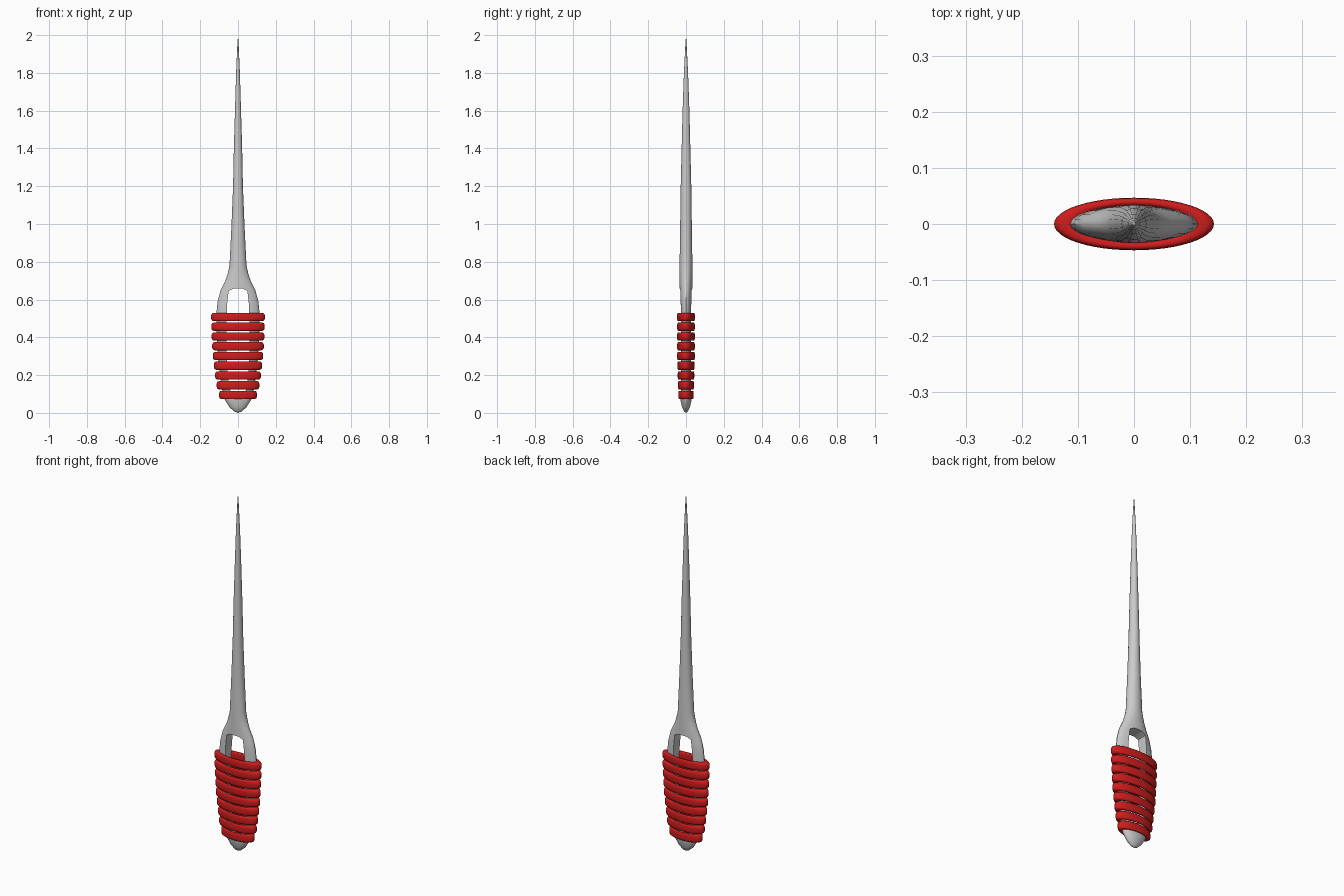
import bpy, bmesh, math

if "Cube" in bpy.data.objects:
    bpy.data.objects.remove(bpy.data.objects["Cube"])


def new_object(name, bm):
    bmesh.ops.recalc_face_normals(bm, faces=bm.faces)
    mesh = bpy.data.meshes.new(name)
    bm.to_mesh(mesh)
    bm.free()
    ob = bpy.data.objects.new(name, mesh)
    bpy.context.collection.objects.link(ob)
    return ob


def smooth(ob, angle):
    bpy.ops.object.select_all(action='DESELECT')
    ob.select_set(True)
    bpy.context.view_layer.objects.active = ob
    bpy.ops.object.shade_smooth_by_angle(angle=math.radians(angle))


def bridge(bm, a, b):
    n = len(a)
    for i in range(n):
        bm.faces.new((a[i], a[(i + 1) % n], b[(i + 1) % n], b[i]))


# Needle body: elliptical sections (z, half width, half depth)
sections = [
    (0.008, 0.020, 0.010), (0.03, 0.045, 0.021), (0.07, 0.070, 0.030),
    (0.12, 0.083, 0.032), (0.20, 0.096, 0.032), (0.30, 0.107, 0.032),
    (0.42, 0.114, 0.032), (0.53, 0.114, 0.032), (0.59, 0.108, 0.033),
    (0.65, 0.092, 0.034), (0.70, 0.067, 0.034), (0.74, 0.054, 0.034),
    (0.78, 0.045, 0.034), (0.98, 0.035, 0.031), (1.20, 0.026, 0.028),
    (1.40, 0.022, 0.023), (1.60, 0.016, 0.018), (1.80, 0.010, 0.011),
    (1.94, 0.004, 0.004),
]
N = 24
bm = bmesh.new()
rings = []
for z, rx, ry in sections:
    rings.append([bm.verts.new((rx * math.cos(2 * math.pi * i / N),
                                ry * math.sin(2 * math.pi * i / N), z))
                  for i in range(N)])
for a, b in zip(rings, rings[1:]):
    bridge(bm, a, b)
for ring, z in ((rings[0], 0.0), (rings[-1], 2.0)):
    tip = bm.verts.new((0, 0, z))
    for i in range(N):
        bm.faces.new((ring[i], ring[(i + 1) % N], tip))
needle = new_object("needle_body", bm)

# Long eye cut through the body
half = [(0.030, 0.085), (0.045, 0.13), (0.055, 0.22), (0.060, 0.33),
        (0.061, 0.50), (0.057, 0.58), (0.050, 0.645), (0.025, 0.658)]
outline = half + [(-x, z) for x, z in reversed(half)]
bm = bmesh.new()
front = [bm.verts.new((x, -0.1, z)) for x, z in outline]
back = [bm.verts.new((x, 0.1, z)) for x, z in outline]
bridge(bm, front, back)
bm.faces.new(front)
bm.faces.new(back)
cutter = new_object("eye_cutter", bm)
cutter.hide_render = True
mod = needle.modifiers.new("eye", 'BOOLEAN')
mod.operation = 'DIFFERENCE'
mod.solver = 'EXACT'
mod.object = cutter
bpy.context.view_layer.objects.active = needle
needle.select_set(True)
bpy.ops.object.modifier_apply(modifier="eye")
bpy.data.objects.remove(cutter)
smooth(needle, 35)

# Red thread: stacked flattened hoops around the eye
red = bpy.data.materials.new("red_thread")
red.diffuse_color = (0.62, 0.012, 0.012, 1)
red.use_nodes = True
red.node_tree.nodes["Principled BSDF"].inputs["Base Color"].default_value = red.diffuse_color
widths = [0.100, 0.113, 0.121, 0.128, 0.134, 0.137, 0.140, 0.142, 0.143]
M, K = 48, 12
for k, w in enumerate(widths):
    bm = bmesh.new()
    depth = 0.041 + 0.006 * min(1, k / 4)
    loops = []
    for i in range(M):
        t = 2 * math.pi * i / M
        loop = []
        for j in range(K):
            # rounded-square cord section
            p = 2 * math.pi * (j + 0.5) / K
            c, s = math.cos(p), math.sin(p)
            u = math.copysign(abs(c) ** 0.65, c)
            v = math.copysign(abs(s) ** 0.65, s)
            r = 1 - 0.16 * (1 - u)
            loop.append(bm.verts.new((w * r * math.cos(t),
                                      depth * r * math.sin(t),
                                      0.095 + 0.0516 * k + 0.0225 * v)))
        loops.append(loop)
    for i in range(M):
        bridge(bm, loops[i], loops[(i + 1) % M])
    ob = new_object(f"thread_wrap_{k + 1}", bm)
    ob.data.materials.append(red)
    smooth(ob, 60)
